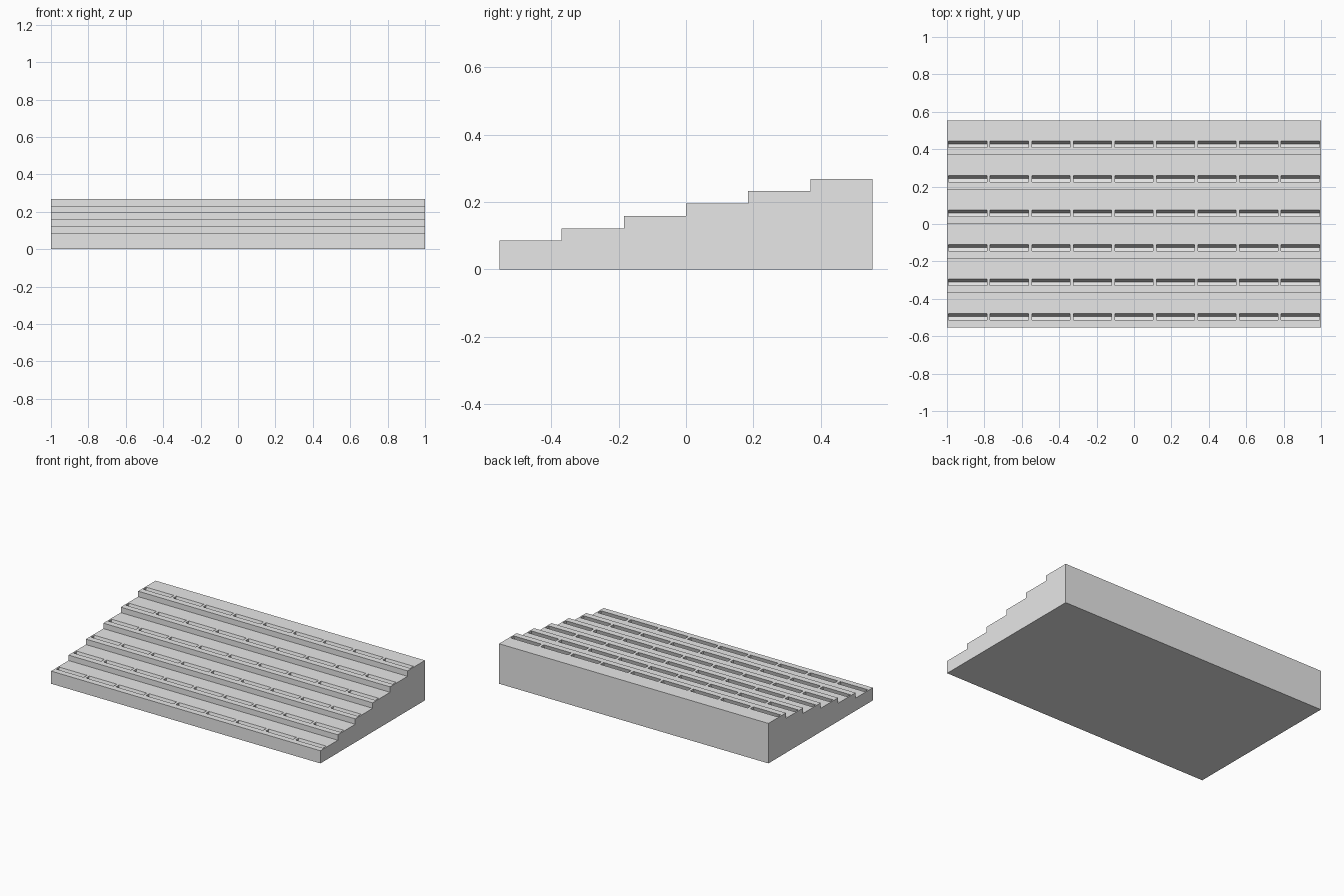
import bpy, bmesh, math
from mathutils import Matrix, Vector

cube = bpy.data.objects.get("Cube")
if cube:
    bpy.data.objects.remove(cube, do_unlink=True)

STEPS, SLOTS = 6, 9
HALF_WIDTH, HALF_DEPTH = 1.0, 0.554
TREAD = 2 * HALF_DEPTH / STEPS
BASE_HEIGHT, RISE = 0.085, 0.0367
TILT = math.radians(15)
SLOT_LENGTH, SLOT_WIDTH, SLOT_DEPTH, OVERSHOOT = 0.204, 0.033, 0.058, 0.01
SLOT_OFFSET = 0.058

grey = bpy.data.materials.new("light grey")
grey.use_nodes = True
grey.diffuse_color = (0.8, 0.8, 0.8, 1)
grey.node_tree.nodes["Principled BSDF"].inputs["Base Color"].default_value = grey.diffuse_color


def make_object(name, bm):
    bmesh.ops.recalc_face_normals(bm, faces=bm.faces)
    mesh = bpy.data.meshes.new(name)
    bm.to_mesh(mesh)
    bm.free()
    mesh.materials.append(grey)
    obj = bpy.data.objects.new(name, mesh)
    bpy.context.collection.objects.link(obj)
    return obj


def step_height(i):
    return BASE_HEIGHT + i * RISE


# Stepped block: staircase profile extruded across the width
profile = [(HALF_DEPTH, 0), (-HALF_DEPTH, 0)]
for i in range(STEPS):
    y = -HALF_DEPTH + i * TREAD
    profile += [(y, step_height(i)), (y + TREAD, step_height(i))]
bm = bmesh.new()
side = bm.faces.new([bm.verts.new((-HALF_WIDTH, y, z)) for y, z in profile])
extruded = bmesh.ops.extrude_face_region(bm, geom=[side], use_keep_orig=True)
new_verts = [g for g in extruded["geom"] if isinstance(g, bmesh.types.BMVert)]
bmesh.ops.translate(bm, verts=new_verts, vec=(2 * HALF_WIDTH, 0, 0))
rack = make_object("stepped_rack", bm)

# Slot cutters: boxes leaning back, one row per step
bm = bmesh.new()
size = Vector((SLOT_LENGTH, SLOT_WIDTH, SLOT_DEPTH + OVERSHOOT))
box = Matrix.Translation((0, 0, (OVERSHOOT - SLOT_DEPTH) / 2)) @ Matrix.Diagonal(size).to_4x4()
lean = Matrix.Rotation(-TILT, 4, "X")
for i in range(STEPS):
    for j in range(SLOTS):
        place = Matrix.Translation((
            (j - (SLOTS - 1) / 2) * 2 * HALF_WIDTH / SLOTS,
            -HALF_DEPTH + i * TREAD + SLOT_OFFSET,
            step_height(i)))
        bmesh.ops.create_cube(bm, size=1, matrix=place @ lean @ box)
cutter = make_object("slot_cutter", bm)
cutter.hide_render = True

# Cut the slots, then drop the cutter
cut = rack.modifiers.new("slots", "BOOLEAN")
cut.operation = "DIFFERENCE"
cut.solver = "EXACT"
cut.object = cutter
bpy.context.view_layer.objects.active = rack
rack.select_set(True)
bpy.ops.object.modifier_apply(modifier=cut.name)
bpy.data.objects.remove(cutter, do_unlink=True)
